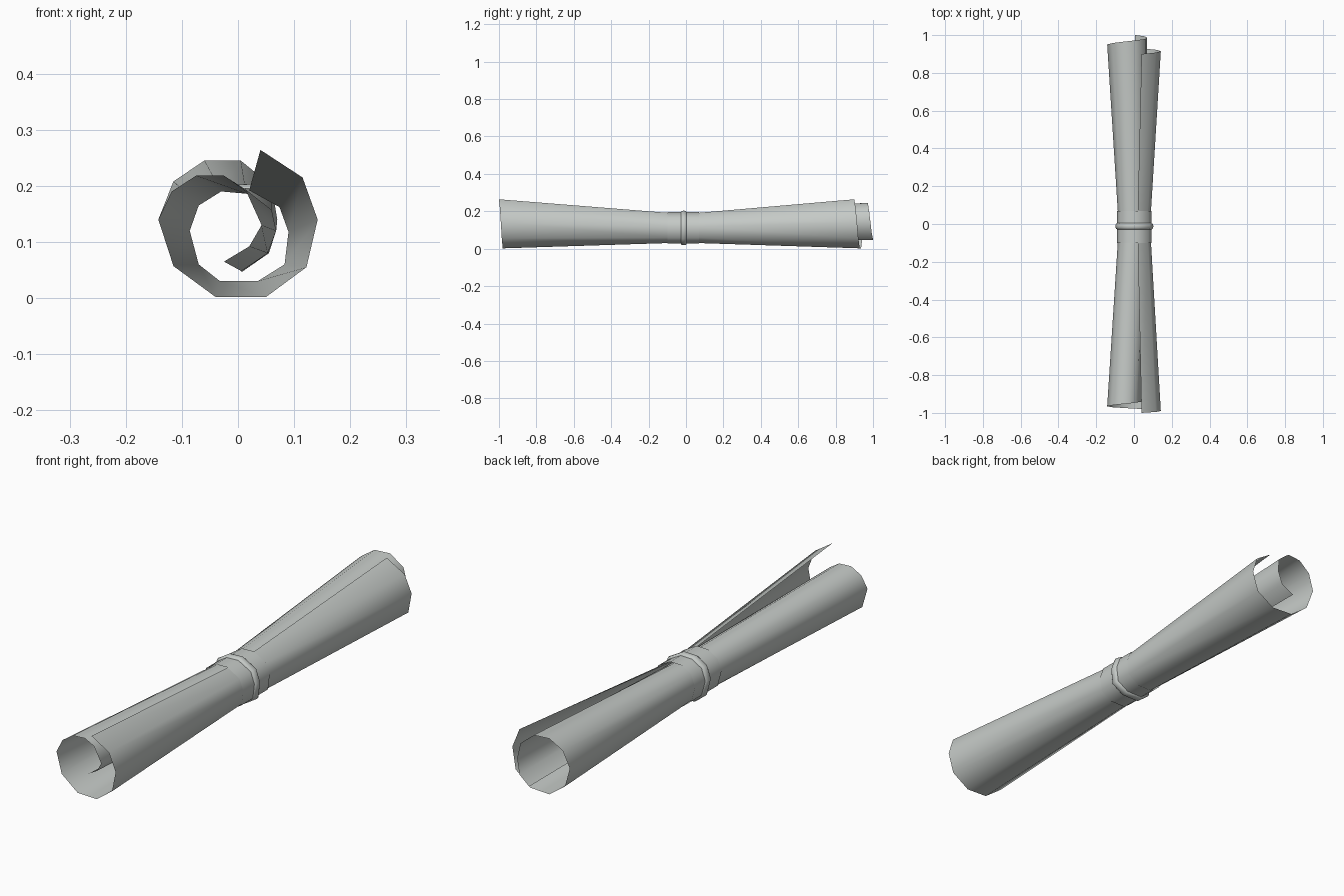
import bpy, bmesh, math
from mathutils import Vector

cube = bpy.data.objects.get("Cube")
if cube:
    bpy.data.objects.remove(cube, do_unlink=True)


def make_material(name, color):
    mat = bpy.data.materials.new(name)
    mat.use_nodes = True
    mat.diffuse_color = color
    mat.node_tree.nodes["Principled BSDF"].inputs["Base Color"].default_value = color
    return mat


paper = make_material("pale grey paper", (0.56, 0.59, 0.57, 1))


def loft(name, sections, closed=False):
    """Skin a list of equal length point rows into one smooth sheet."""
    bm = bmesh.new()
    rows = [[bm.verts.new(point) for point in section] for section in sections]
    count = len(rows[0])
    for near, far in zip(rows, rows[1:]):
        for i in range(count if closed else count - 1):
            j = (i + 1) % count
            bm.faces.new((near[i], near[j], far[j], far[i]))
    mesh = bpy.data.meshes.new(name)
    bm.to_mesh(mesh)
    bm.free()
    mesh.materials.append(paper)
    mesh.shade_smooth()
    obj = bpy.data.objects.new(name, mesh)
    bpy.context.collection.objects.link(obj)
    return obj


# Spiral cross-sections (x, z), from the loose outer flap to the inner end
outer_wrap = [(.04, .264), (.115, .215), (.142, .14), (.122, .055),
              (.05, .002), (-.04, .002), (-.115, .057), (-.142, .14)]
front_curl = [(-.118, .19), (-.075, .218), (-.025, .218), (.013, .194),
              (.042, .13), (.02, .092), (-.025, .065)]
back_curl = [(-.115, .208), (-.06, .245), (.005, .245), (.06, .2),
             (.07, .14), (.055, .08), (.006, .046)]
waist_wrap = [(.02, .192), (.074, .162), (.09, .118), (.083, .06), (.035, .03),
              (-.032, .03), (-.07, .06), (-.086, .12), (-.07, .165), (-.03, .19)]
waist_curl = [(.015, .186), (.06, .157), (.068, .12), (.053, .08), (.006, .048)]


def section(profile, start, skew=0.0):
    return [Vector((x, start + skew * i, z)) for i, (x, z) in enumerate(profile)]


# Rolled sheet: flared at both ends, pinched at the waist, rolled slightly askew
waist = waist_wrap + waist_curl
loft("rolled_sheet", [
    section(outer_wrap + front_curl, -1, 0.005),
    section(waist, -0.1),
    section(waist, 0.07),
    section(outer_wrap + back_curl, 0.9, 0.0072),
])


# Wraps around the waist, grown outward from its cross-section
centre_x, centre_z = 0.002, 0.111


def waist_ring(y, scale):
    return section([(centre_x + (x - centre_x) * scale,
                     centre_z + (z - centre_z) * scale) for x, z in waist_wrap], y)


loft("waist_band", [waist_ring(y, 1.04) for y in (-0.1, 0.07)], closed=True)

# Thin cord tied round the middle of the band
steps = 8
cord = []
for k in range(steps + 1):
    angle = math.pi * k / steps
    cord.append(waist_ring(-0.012 - 0.016 * math.cos(angle), 1.04 + 0.1 * math.sin(angle)))
loft("tie_cord", cord, closed=True)
